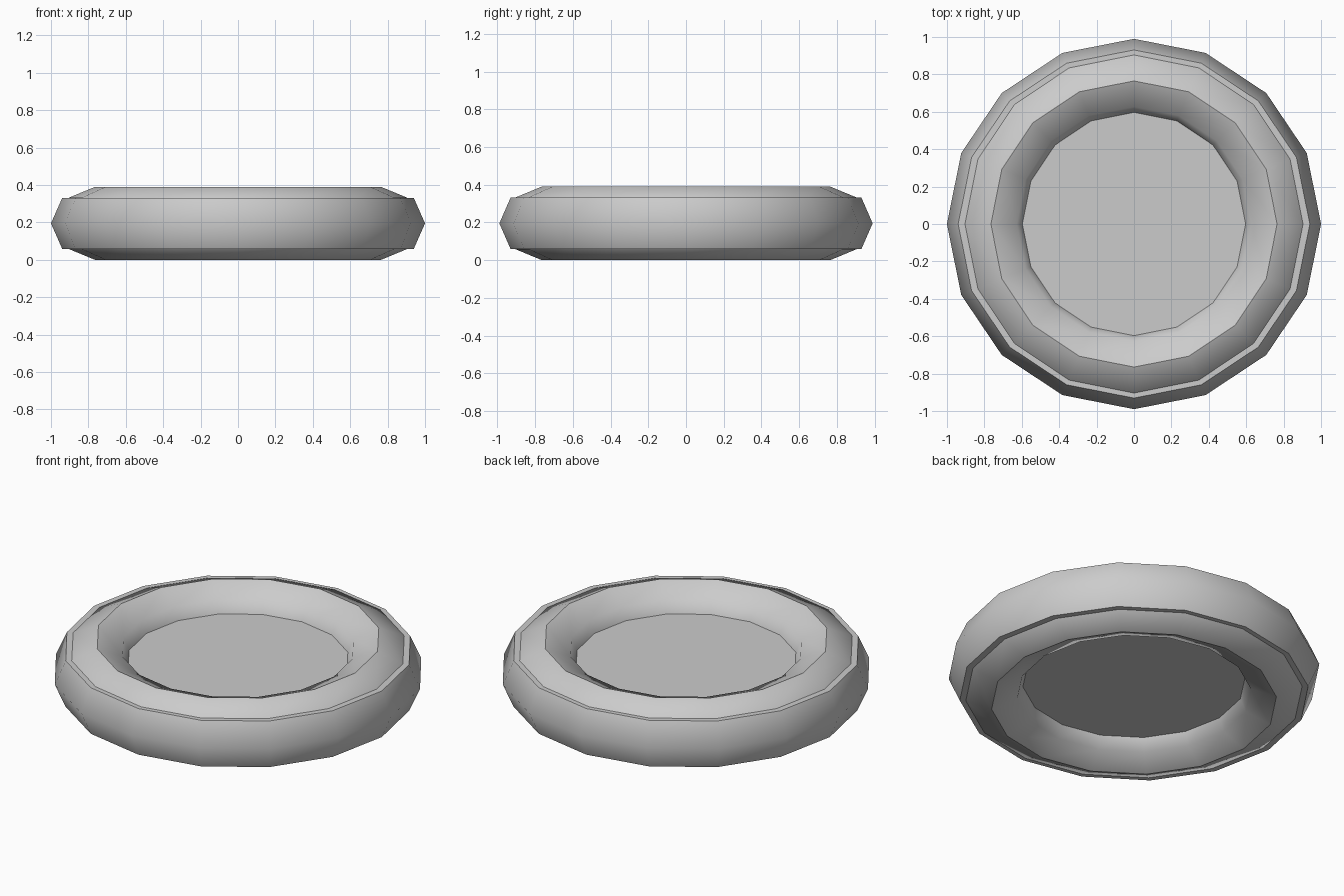
import bpy
import bmesh
from math import cos, sin, pi

cube = bpy.data.objects.get("Cube")
if cube:
    bpy.data.objects.remove(cube, do_unlink=True)

SIDES = 16
MID = 0.195

grey = bpy.data.materials.new("light_grey")
grey.use_nodes = True
colour = (0.6, 0.6, 0.6, 1)
grey.diffuse_color = colour
grey.node_tree.nodes["Principled BSDF"].inputs["Base Color"].default_value = colour


def lathe(name, profile, is_sharp, y_scale=1):
    """Spin a closed (radius, height) profile; height is measured from the middle."""
    bm = bmesh.new()
    rings = []
    for i in range(SIDES):
        a = 2 * pi * i / SIDES
        rings.append([bm.verts.new((r * cos(a), r * sin(a) * y_scale, MID + h))
                      for r, h in profile])
    n = len(profile)
    for i in range(SIDES):
        here, after = rings[i], rings[(i + 1) % SIDES]
        for j in range(n):
            k = (j + 1) % n
            bm.faces.new((here[j], after[j], after[k], here[k]))
    bmesh.ops.recalc_face_normals(bm, faces=bm.faces)
    for face in bm.faces:
        face.smooth = True
    # Crease the chosen rings
    for j, (r, h) in enumerate(profile):
        if is_sharp(r, h):
            for i in range(SIDES):
                edge = bm.edges.get((rings[i][j], rings[(i + 1) % SIDES][j]))
                edge.smooth = False
    return finish(name, bm)


def finish(name, bm):
    mesh = bpy.data.meshes.new(name)
    bm.to_mesh(mesh)
    bm.free()
    mesh.materials.append(grey)
    obj = bpy.data.objects.new(name, mesh)
    bpy.context.collection.objects.link(obj)
    return obj


# Eight-sided tube with creased top and bottom ridges
tube = [(0.765 + MID * cos(j * pi / 4), MID * sin(j * pi / 4)) for j in range(8)]
lathe("inner_ring", tube, lambda r, h: abs(h) > 0.9 * MID)

# Outer band with narrow flat ledges, its inner wall buried in the tube
band = [(0.8, -0.136), (0.94, -0.136), (1.0, 0), (0.94, 0.136), (0.8, 0.136)]
lathe("outer_band", band, lambda r, h: h != 0, 0.99)

# Flat plate filling the hole
bm = bmesh.new()
bmesh.ops.create_cone(bm, cap_ends=True, segments=SIDES, radius1=0.68,
                      radius2=0.68, depth=0.13)
bmesh.ops.translate(bm, verts=bm.verts, vec=(0, 0, MID))
finish("centre_plate", bm)
